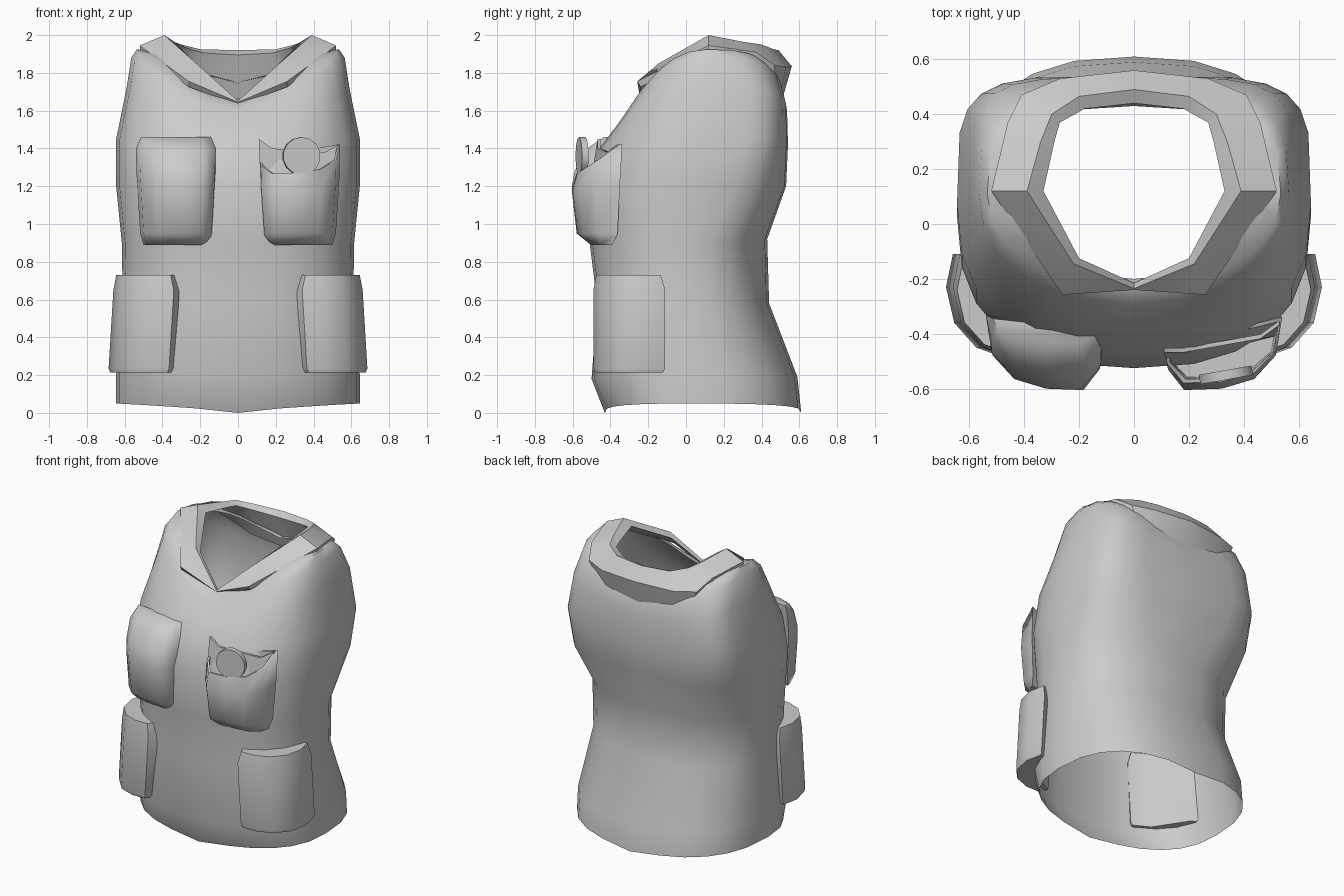
import bpy, bmesh
from math import sin, cos, pi, radians
from mathutils import Matrix

cube = bpy.data.objects.get("Cube")
if cube:
    bpy.data.objects.remove(cube)

grey = bpy.data.materials.new("plain_grey")
grey.use_nodes = True
COLOUR = (0.6, 0.6, 0.6, 1)
grey.diffuse_color = COLOUR
grey.node_tree.nodes["Principled BSDF"].inputs["Base Color"].default_value = COLOUR


def finish(name, bm, angle=40):
    bmesh.ops.remove_doubles(bm, verts=bm.verts, dist=0.003)
    bmesh.ops.recalc_face_normals(bm, faces=bm.faces)
    mesh = bpy.data.meshes.new(name)
    bm.to_mesh(mesh)
    bm.free()
    mesh.materials.append(grey)
    ob = bpy.data.objects.new(name, mesh)
    bpy.context.collection.objects.link(ob)
    bpy.ops.object.select_all(action='DESELECT')
    ob.select_set(True)
    bpy.context.view_layer.objects.active = ob
    bpy.ops.object.shade_smooth_by_angle(angle=radians(angle))


def loft(name, rings, caps=False, closed=False, angle=40):
    bm = bmesh.new()
    rows = [[bm.verts.new(p) for p in ring] for ring in rings]
    pairs = list(zip(rows, rows[1:]))
    if closed:
        pairs.append((rows[-1], rows[0]))
    for a, b in pairs:
        for i in range(len(a)):
            j = (i + 1) % len(a)
            bm.faces.new((a[i], a[j], b[j], b[i]))
    if caps:
        bm.faces.new(rows[0])
        bm.faces.new(rows[-1])
    finish(name, bm, angle)


def ring(zf, zs, zb, w, yf, yc, yb, pf=0.8, pb=0.43, k=2.0, n=24):
    """Rounded loop with separate front, side and back heights."""
    pts = []
    for i in range(n):
        s, c = sin(2 * pi * i / n), cos(2 * pi * i / n)
        front = c > 0
        p = pf if front else pb
        u = abs(s) ** p if abs(s) > 1e-6 else 0
        v = abs(c) ** p if abs(c) > 1e-6 else 0
        y = yc + v * ((yf if front else yb) - yc)
        z = zs + (1 - u ** k) * ((zf if front else zb) - zs)
        pts.append((w * u * (1 if s > 0 else -1), y, z))
    return pts


# Torso shell, open at hem and neck
loft("vest_body", [
    ring(0.0, 0.05, 0.0, 0.645, -0.43, 0.03, 0.61, pb=0.8, k=0.7),
    ring(0.18, 0.2, 0.19, 0.645, -0.5, 0.03, 0.59, pb=0.8),
    ring(0.58, 0.58, 0.58, 0.61, -0.47, 0.0, 0.44, pb=0.88),
    ring(0.9, 0.9, 0.92, 0.615, -0.51, 0.0, 0.43, pb=0.85),
    ring(1.2, 1.2, 1.2, 0.645, -0.525, 0.03, 0.53, pb=0.55),
    ring(1.4, 1.45, 1.42, 0.645, -0.46, 0.07, 0.54),
    ring(1.5, 1.72, 1.6, 0.59, -0.38, 0.1, 0.535, 0.85),
    ring(1.6, 1.88, 1.7, 0.565, -0.29, 0.11, 0.51, 0.9, 0.6, 1.6),
    ring(1.64, 1.925, 1.75, 0.535, -0.24, 0.11, 0.48, 0.97, 0.7, 1.4),
    ring(1.64, 1.91, 1.75, 0.43, -0.2, 0.11, 0.45, 1.0, 0.8, 1.4),
], angle=50)


def mirrored(half):
    """Complete a half loop that starts and ends on the centre line."""
    return half + [(-x, y, z) for x, y, z in half[-2:0:-1]]


# Turned collar: lower edge, roll, crest and inner edge
loft("collar", [mirrored(half) for half in (
    [(0, -.22, 1.63), (.26, -.24, 1.725), (.52, .12, 1.92),
     (.46, .36, 1.87), (.38, .46, 1.77), (.25, .5, 1.69), (0, .51, 1.66)],
    [(0, -.24, 1.645), (.26, -.258, 1.755), (.52, .12, 1.945),
     (.46, .37, 1.91), (.41, .47, 1.84), (.27, .53, 1.83), (0, .56, 1.835)],
    [(0, -.235, 1.652), (.22, -.145, 1.85), (.39, .12, 2.0),
     (.34, .3, 1.965), (.3, .4, 1.95), (.2, .465, 1.925), (0, .49, 1.92)],
    [(0, -.215, 1.645), (.2, -.125, 1.82), (.33, .12, 1.96),
     (.29, .3, 1.94), (.27, .37, 1.93), (.18, .42, 1.905), (0, .44, 1.895)])],
    closed=True, angle=38)


def pocket_ring(section, side, z, scale, sy, dx=0, dy=0, slope=0):
    cx = sum(p[0] for p in section) / len(section)
    cy = sum(p[1] for p in section) / len(section)
    return [(side * (cx + (x - cx) * scale + dx), cy + (y - cy) * sy + dy,
             z + slope * (y + 0.6)) for x, y in section]


# Pocket cross-sections for the left side
chest = [(0.11, -0.43), (0.12, -0.53), (0.18, -0.605), (0.32, -0.6),
         (0.44, -0.565), (0.52, -0.48), (0.54, -0.35), (0.32, -0.41)]
hip = [(0.32, -0.43), (0.35, -0.49), (0.45, -0.49), (0.56, -0.45),
       (0.64, -0.36), (0.67, -0.23), (0.645, -0.11), (0.58, -0.14), (0.43, -0.37)]

# Closed chest pocket, leaning back at the top
loft("right_chest_pocket", [
    pocket_ring(chest, -1, z, s, sy, 0, dy) for z, s, sy, dy in (
        (0.89, 0.82, 0.45, 0.04), (0.95, 0.9, 0.85, 0.01), (1.2, 0.97, 1, 0),
        (1.28, 0.99, 0.95, 0.01), (1.4, 1, 0.75, 0.055), (1.46, 0.88, 0.35, 0.1))],
    caps=True, angle=60)

# Open chest pocket with a hollow top
loft("left_chest_pocket", [
    pocket_ring(chest, 1, z, s, sy, 0, dy, slope) for z, s, sy, dy, slope in (
        (0.89, 0.82, 0.45, 0.04, 0), (0.95, 0.9, 0.85, 0.01, 0),
        (1.18, 0.98, 1, 0, 0.1), (1.27, 1, 0.95, 0.02, 0.6),
        (1.27, 0.94, 0.82, 0.02, 0.6), (1.16, 0.9, 0.75, 0.02, 0))],
    caps=True, angle=60)

# Raised back edge of the open pocket
back_edge = [(0.12, -0.5, 1.2), (0.11, -0.46, 1.45), (0.18, -0.46, 1.4),
             (0.46, -0.41, 1.38), (0.53, -0.36, 1.42), (0.52, -0.4, 1.2)]
loft("left_pocket_back", [[(x, y + d, z) for x, y, z in back_edge]
                          for d in (-0.008, 0.008)], caps=True)

# Round item in the open pocket
bm = bmesh.new()
bmesh.ops.create_cone(bm, cap_ends=True, segments=14, radius1=0.1, radius2=0.1, depth=0.035,
                      matrix=Matrix.Translation((0.335, -0.55, 1.36))
                      @ Matrix.Rotation(radians(10), 4, 'Z')
                      @ Matrix.Rotation(pi / 2, 4, 'X'))
finish("round_pocket_item", bm)

# Hip pockets wrapping the front corners
for side, label in ((1, "left"), (-1, "right")):
    loft(label + "_hip_pocket", [
        pocket_ring(hip, side, z, s, s, dx) for z, s, dx in (
            (0.215, 0.95, 0.015), (0.235, 1, 0.015),
            (0.65, 1, -0.01), (0.73, 0.9, -0.01))], caps=True)
